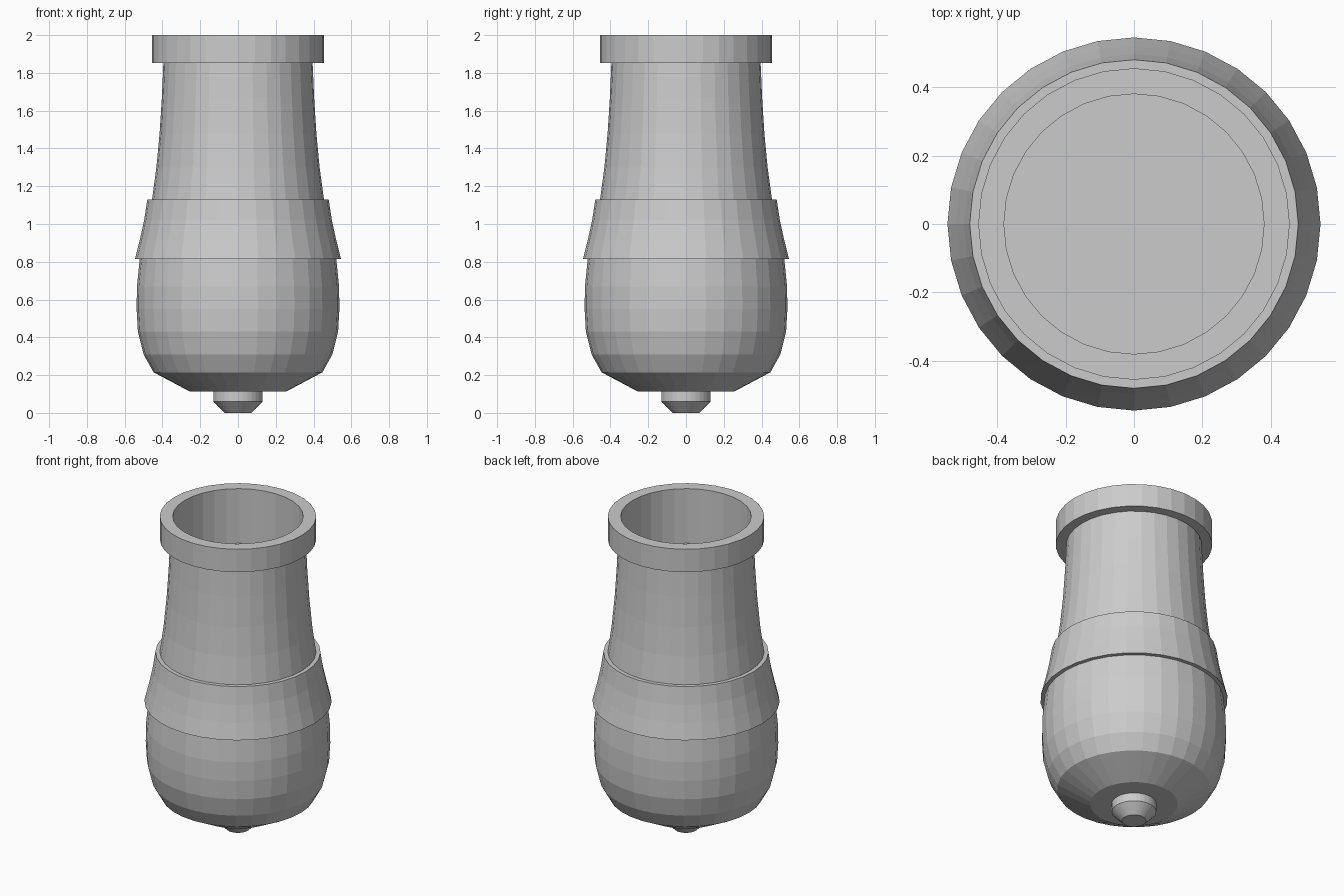
import bpy
import bmesh
import math

old = bpy.data.objects.get("Cube")
if old:
    bpy.data.objects.remove(old, do_unlink=True)

SIDES = 32

metal = bpy.data.materials.new("grey metal")
metal.use_nodes = True
GREY = (0.6, 0.6, 0.6, 1.0)
metal.diffuse_color = GREY
metal.node_tree.nodes["Principled BSDF"].inputs["Base Color"].default_value = GREY


def lathe(name, profile, closed=False):
    """Spin (radius, height) points about z; open profiles get flat end caps."""
    bm = bmesh.new()
    rings = []
    for r, z in profile:
        ring = []
        for i in range(SIDES):
            a = 2 * math.pi * i / SIDES
            ring.append(bm.verts.new((r * math.cos(a), r * math.sin(a), z)))
        rings.append(ring)
    pairs = list(zip(rings, rings[1:]))
    if closed:
        pairs.append((rings[-1], rings[0]))
    else:
        bm.faces.new(rings[0])
        bm.faces.new(rings[-1])
    for low, high in pairs:
        for i in range(SIDES):
            j = (i + 1) % SIDES
            bm.faces.new((low[i], low[j], high[j], high[i]))
    bmesh.ops.recalc_face_normals(bm, faces=bm.faces)
    mesh = bpy.data.meshes.new(name)
    bm.to_mesh(mesh)
    bm.free()
    mesh.materials.append(metal)
    obj = bpy.data.objects.new(name, mesh)
    bpy.context.collection.objects.link(obj)
    return obj


# Tapered knob under the breech
lathe("breech_knob", [(0.07, 0), (0.13, 0.06), (0.13, 0.115)])

# Barrel: rounded breech, neck, muzzle collar, then down into the bore
lathe("barrel", [
    (0.255, 0.113), (0.447, 0.215), (0.5, 0.31), (0.53, 0.43), (0.537, 0.55),
    (0.535, 0.67), (0.52, 0.82), (0.455, 1.13), (0.432, 1.3), (0.415, 1.48),
    (0.403, 1.67), (0.395, 1.853), (0.455, 1.853), (0.455, 2.0),
    (0.38, 2.0), (0.38, 1.65)])

# Flared reinforcing band around the middle
lathe("middle_band", [
    (0.515, 0.815), (0.545, 0.815), (0.52, 0.915), (0.497, 1.02), (0.48, 1.13),
    (0.45, 1.13)], closed=True)
